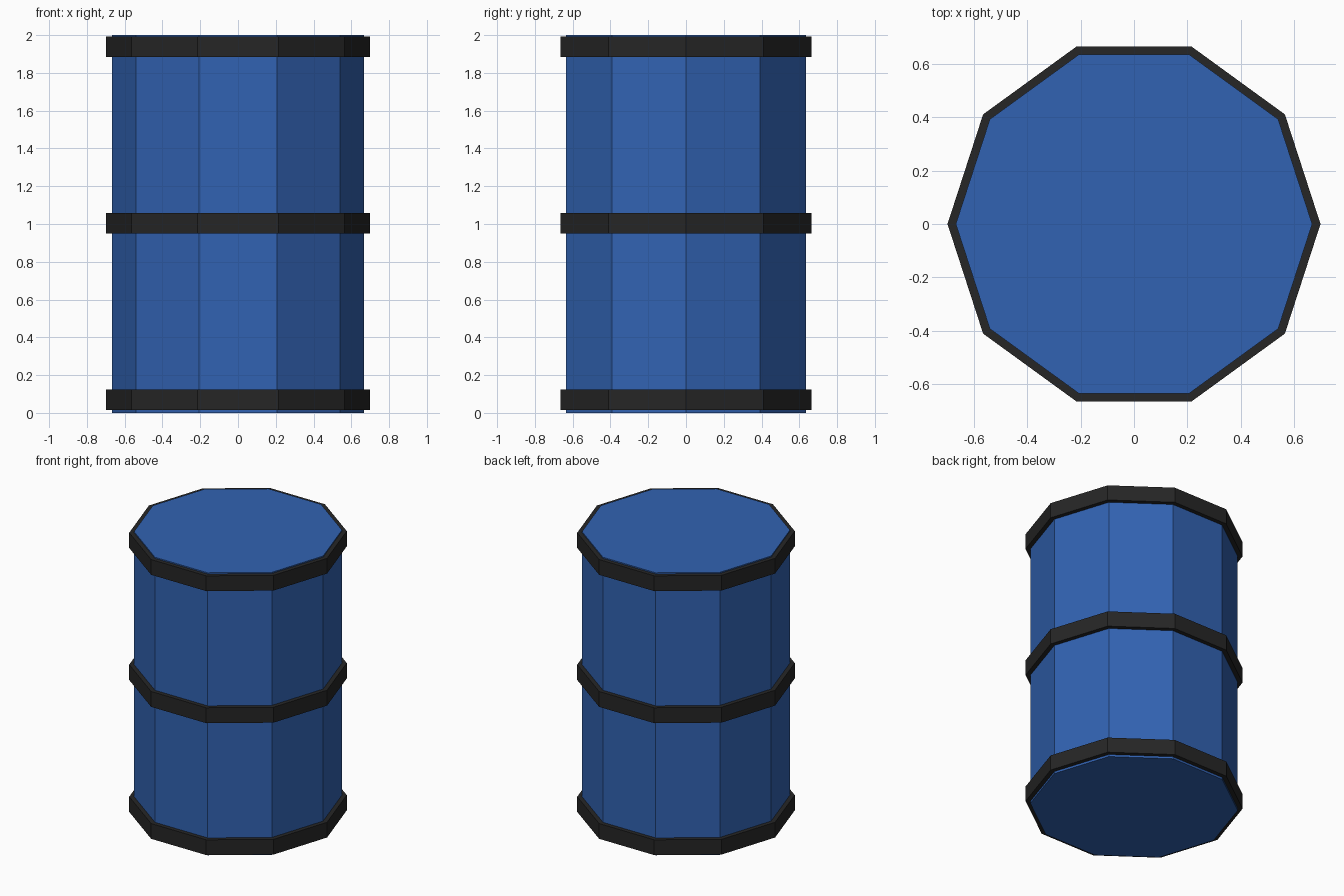
import bpy, bmesh, math

if "Cube" in bpy.data.objects:
    bpy.data.objects.remove(bpy.data.objects["Cube"])

SIDES = 10
BODY_R, BAND_R, INNER_R = 0.667, 0.698, 0.655


def material(name, rgb):
    mat = bpy.data.materials.new(name)
    mat.diffuse_color = (*rgb, 1.0)
    mat.use_nodes = True
    mat.node_tree.nodes["Principled BSDF"].inputs["Base Color"].default_value = mat.diffuse_color
    return mat


def lathe(name, profile, mat, closed=False):
    """Sweep an (r, z) profile round z with flat sides; open profiles get caps."""
    bm = bmesh.new()
    rings = []
    for r, z in profile:
        rings.append([bm.verts.new((r * math.cos(a), r * math.sin(a), z))
                      for a in (i * math.tau / SIDES for i in range(SIDES))])
    pairs = list(zip(rings, rings[1:]))
    if closed:
        pairs.append((rings[-1], rings[0]))
    else:
        bm.faces.new(rings[0])
        bm.faces.new(rings[-1])
    for low, high in pairs:
        for i in range(SIDES):
            j = (i + 1) % SIDES
            bm.faces.new((low[i], low[j], high[j], high[i]))
    bmesh.ops.recalc_face_normals(bm, faces=bm.faces)
    mesh = bpy.data.meshes.new(name)
    bm.to_mesh(mesh)
    bm.free()
    mesh.materials.append(mat)
    obj = bpy.data.objects.new(name, mesh)
    bpy.context.collection.objects.link(obj)
    return obj


blue = material("blue paint", (0.031, 0.123, 0.445))
black = material("black rubber", (0.019, 0.019, 0.019))

# Ten-sided drum with flat lid and base
lathe("barrel_body", [(BODY_R, 0.0), (BODY_R, 2.0)], blue)

# Three raised bands round the drum
for name, z0, z1 in (("bottom_band", 0.015, 0.123),
                     ("middle_band", 0.949, 1.058),
                     ("top_band", 1.884, 1.992)):
    lathe(name, [(INNER_R, z0), (BAND_R, z0), (BAND_R, z1), (INNER_R, z1)],
          black, closed=True)
